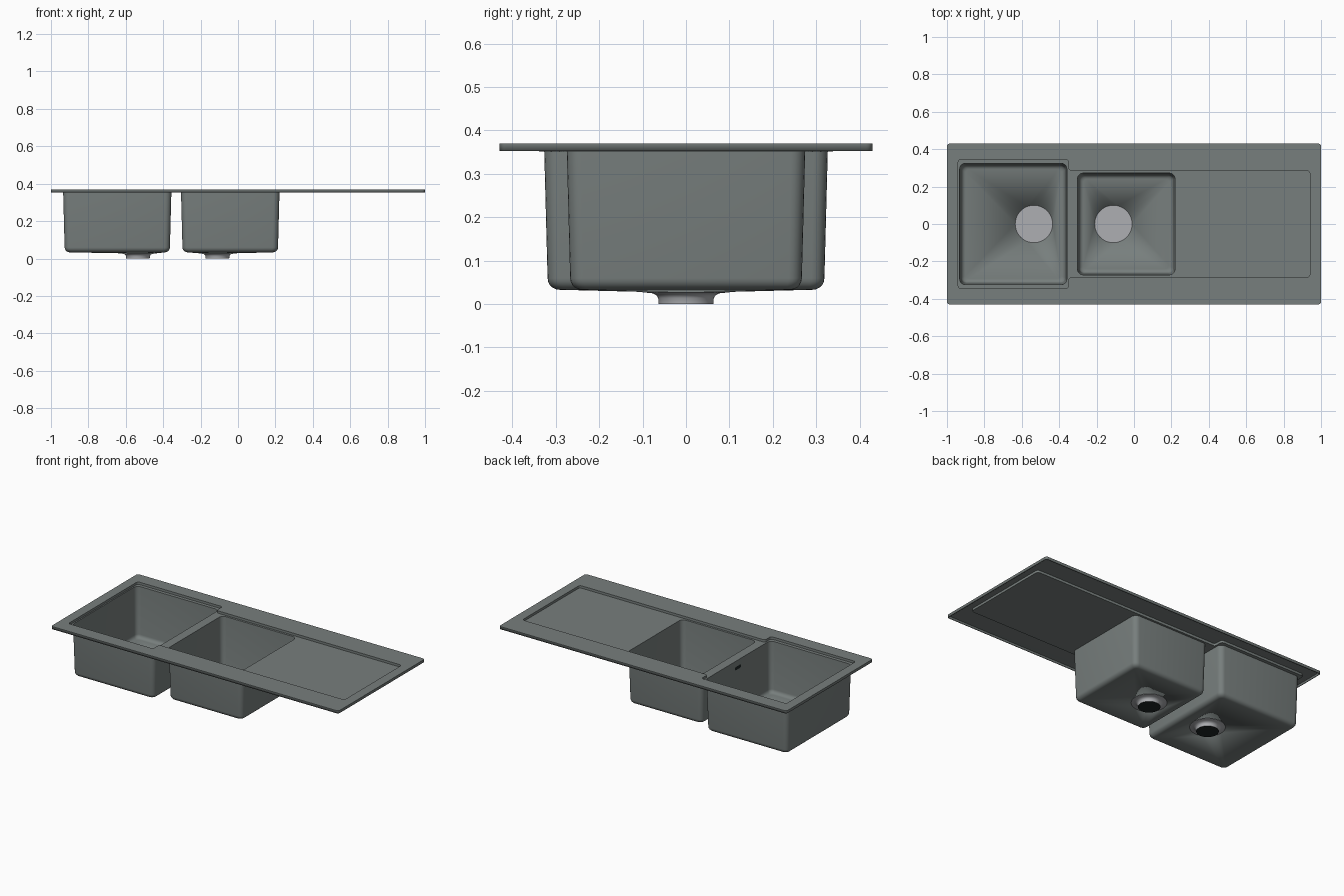
import bpy, bmesh, math
from mathutils import Vector

if "Cube" in bpy.data.objects:
    bpy.data.objects.remove(bpy.data.objects["Cube"])

SHEET = 0.004
TOP, DECK, SKIRT = 0.37, 0.355, 0.353


def material(name, rgb):
    m = bpy.data.materials.new(name)
    m.diffuse_color = (*rgb, 1)
    m.use_nodes = True
    m.node_tree.nodes["Principled BSDF"].inputs["Base Color"].default_value = m.diffuse_color
    return m


GREY = material("stone grey", (0.185, 0.21, 0.205))
STEEL = material("drain steel", (0.42, 0.43, 0.45))
BLACK = material("drain opening black", (0.012, 0.018, 0.018))


def fillet(corners, r, n=5):
    """Outline with every right-angled corner rounded to radius r."""
    pts = []
    for i, c in enumerate(corners):
        p = Vector(c)
        d1 = (Vector(corners[i - 1]) - p).normalized()
        d2 = (Vector(corners[(i + 1) % len(corners)]) - p).normalized()
        for k in range(n + 1):
            a = math.pi / 2 * (1 - k / n)
            pts.append(p + (d1 + d2) * r - (d1 * math.cos(a) + d2 * math.sin(a)) * r)
    return pts


def rect(x0, x1, y, r):
    return fillet([(x0, -y), (x1, -y), (x1, y), (x0, y)], r)


def circle(x, r, n=48):
    return [Vector((x + r * math.cos(2 * math.pi * k / n), r * math.sin(2 * math.pi * k / n)))
            for k in range(n)]


def ring(bm, pts, z):
    vs = [bm.verts.new((p.x, p.y, z)) for p in pts]
    return vs, [bm.edges.new((vs[i - 1], vs[i])) for i in range(len(vs))]


def bridge(bm, a, b):
    for i in range(len(a)):
        bm.faces.new((a[i - 1], a[i], b[i], b[i - 1]))


def fill(bm, *edge_loops):
    bmesh.ops.triangle_fill(bm, use_beauty=True, edges=[e for l in edge_loops for e in l])


def finish(bm, name, mats):
    me = bpy.data.meshes.new(name)
    bm.to_mesh(me)
    bm.free()
    ob = bpy.data.objects.new(name, me)
    bpy.context.collection.objects.link(ob)
    for m in mats:
        me.materials.append(m)
    bpy.ops.object.select_all(action='DESELECT')
    ob.select_set(True)
    bpy.context.view_layer.objects.active = ob
    bpy.ops.object.shade_smooth_by_angle(angle=math.radians(35))
    return ob


# bowls: left x, right x, half depth, drain x (inside faces at the top)
BOWLS = [(-0.932, -0.359, 0.324, -0.535), (-0.302, 0.219, 0.272, -0.11)]

bm = bmesh.new()
# rim with folded skirt
outer = rect(-1, 1, 0.43, 0.015)
skirt, _ = ring(bm, outer, SKIRT)
edge, edge_e = ring(bm, outer, TOP)
bridge(bm, skirt, edge)

# stepped recess shared by the bowls and the drainer
recess = fillet([(-0.94, -0.345), (-0.35, -0.345), (-0.35, -0.285), (0.94, -0.285),
                 (0.94, 0.285), (-0.35, 0.285), (-0.35, 0.345), (-0.94, 0.345)], 0.015)
hi, hi_e = ring(bm, recess, TOP)
lo, lo_e = ring(bm, recess, DECK)
fill(bm, edge_e, hi_e)
bridge(bm, hi, lo)

# tapered bowls with rounded floor edges
deck_loops = [lo_e]
for x0, x1, y, dx in BOWLS:
    sections = [(0, DECK), (0.009, 0.060)]
    sections += [(0.009 + 0.023 * (1 - math.cos(a)), 0.060 - 0.023 * math.sin(a))
                 for a in (math.pi / 10 * k for k in range(1, 6))]
    prev = None
    for inset, z in sections:
        vs, es = ring(bm, rect(x0 + inset, x1 - inset, y - inset, max(0.012, 0.03 - inset * 0.4)), z)
        if prev:
            bridge(bm, prev, vs)
        else:
            deck_loops.append(es)
        prev, last = vs, es
    _, hole = ring(bm, circle(dx, 0.1), 0.032)
    fill(bm, last, hole)
fill(bm, *deck_loops)
bmesh.ops.recalc_face_normals(bm, faces=bm.faces)
bm.faces.ensure_lookup_table()
flat = [f for f in bm.faces if abs(f.normal.z) > 0.99 and f.calc_center_median().z > 0.36]
if flat[0].normal.z < 0:
    bmesh.ops.reverse_faces(bm, faces=bm.faces)
sink = finish(bm, "sink", [GREY])
solid = sink.modifiers.new("sheet thickness", 'SOLIDIFY')
solid.thickness = SHEET
solid.offset = -1

# drains: strainer disc, flared collar and outlet
for side, (x0, x1, y, dx) in zip(("left", "right"), BOWLS):
    bm = bmesh.new()
    profile = [(0.1, 0.034), (0.1, 0.027), (0.078, 0.025), (0.069, 0.021),
               (0.064, 0.014), (0.063, 0)]
    loops = [ring(bm, circle(dx, r), z)[0] for r, z in profile]
    for a, b in zip(loops, loops[1:]):
        bridge(bm, a, b)
    bm.faces.new(loops[0])
    bm.faces.new(loops[-1]).material_index = 1
    bmesh.ops.recalc_face_normals(bm, faces=bm.faces)
    finish(bm, side + "_drain", [STEEL, BLACK])

# overflow slot on the inner wall of the large bowl
bm = bmesh.new()
slot = [bm.verts.new((-0.3615 - (0.31 - v) * 0.03, u, v + 0.0))
        for u, v in ((p.x, p.y + 0.31) for p in
                     fillet([(-0.03, -0.01), (0.03, -0.01), (0.03, 0.01), (-0.03, 0.01)], 0.0095))]
bm.faces.new(slot)
bmesh.ops.solidify(bm, geom=bm.faces[:], thickness=0.002)
bmesh.ops.recalc_face_normals(bm, faces=bm.faces)
finish(bm, "overflow_slot", [BLACK])
